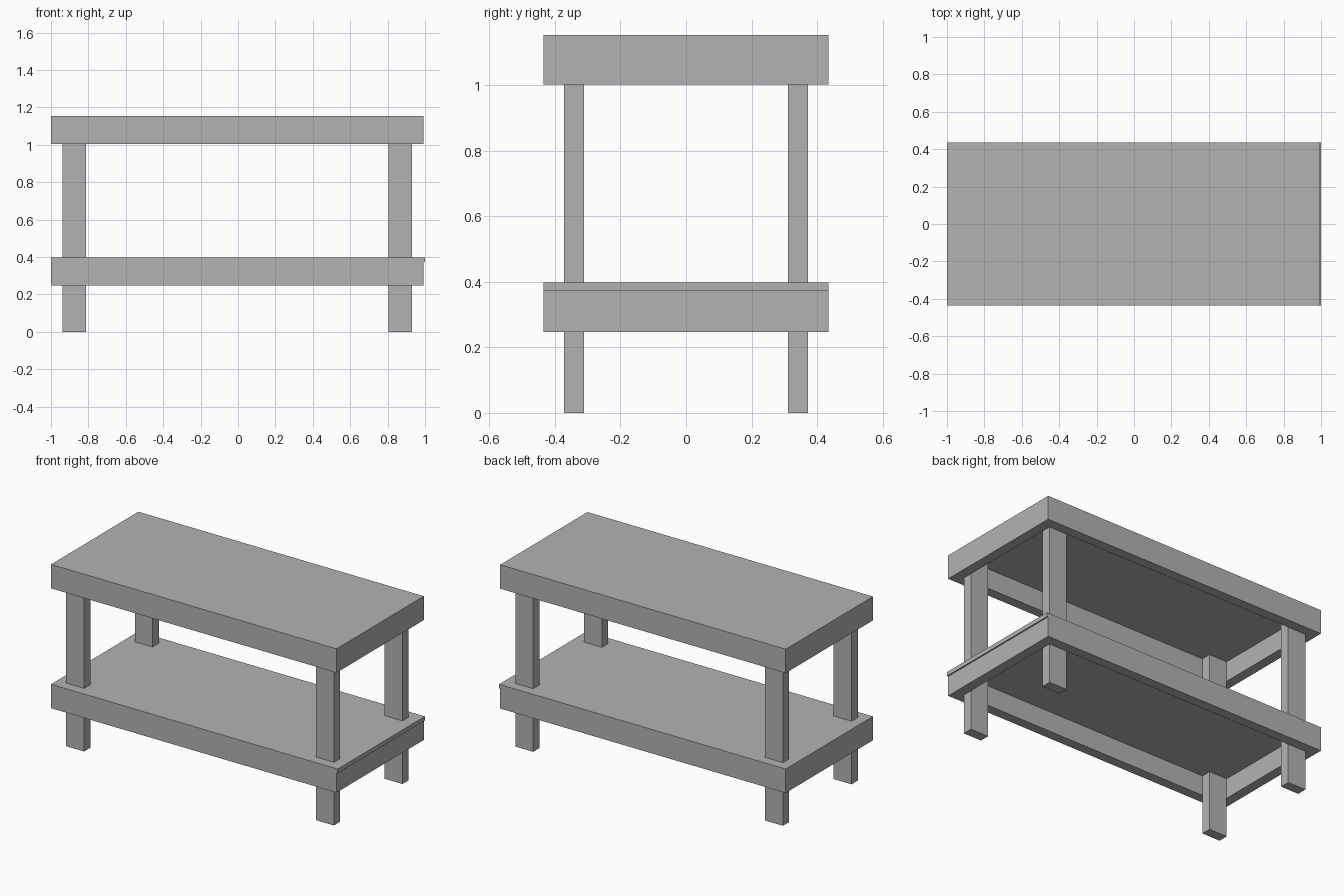
import bpy

cube = bpy.data.objects.get("Cube")
if cube:
    bpy.data.objects.remove(cube, do_unlink=True)

grey = bpy.data.materials.new("plain grey")
grey.use_nodes = True
colour = (0.45, 0.45, 0.45, 1)
grey.diffuse_color = colour
grey.node_tree.nodes["Principled BSDF"].inputs["Base Color"].default_value = colour


def box(name, low, high):
    """Axis-aligned board between two corners."""
    bpy.ops.mesh.primitive_cube_add(
        size=1, location=[(a + b) / 2 for a, b in zip(low, high)])
    ob = bpy.context.object
    ob.name = name
    ob.scale = [b - a for a, b in zip(low, high)]
    bpy.ops.object.transform_apply(location=False, rotation=False, scale=True)
    ob.data.materials.append(grey)


LEFT, RIGHT, DEPTH = -1.0, 0.992, 0.435    # outer frame limits
BOARD, RAIL, PANEL = 0.062, 0.125, 0.026   # board thickness, rail height, panel thickness
LEG_WIDTH = 0.125


def deck(name, base, panel_right):
    """Four rails around the edge with a panel laid on top."""
    top = base + RAIL
    inner = DEPTH - BOARD
    box(name + "_front_rail", (LEFT, -DEPTH, base), (RIGHT, -inner, top))
    box(name + "_back_rail", (LEFT, inner, base), (RIGHT, DEPTH, top))
    box(name + "_right_rail", (LEFT, -inner, base), (LEFT + BOARD, inner, top))
    box(name + "_left_rail", (RIGHT - BOARD, -inner, base), (RIGHT, inner, top))
    box(name + "_panel", (LEFT, -DEPTH, top), (panel_right, DEPTH, top + PANEL))


# Work surface, and lower shelf whose panel overhangs slightly at one end
deck("worktop", 1.003, RIGHT)
deck("shelf", 0.247, 1.0)

# Legs tucked into the inside corners of the rails
for side, x in (("right", LEFT + BOARD), ("left", RIGHT - BOARD - LEG_WIDTH)):
    for end, y in (("front", -DEPTH + BOARD), ("back", DEPTH - 2 * BOARD)):
        box(f"{end}_{side}_leg", (x, y, 0), (x + LEG_WIDTH, y + BOARD, 1.003 + RAIL))
